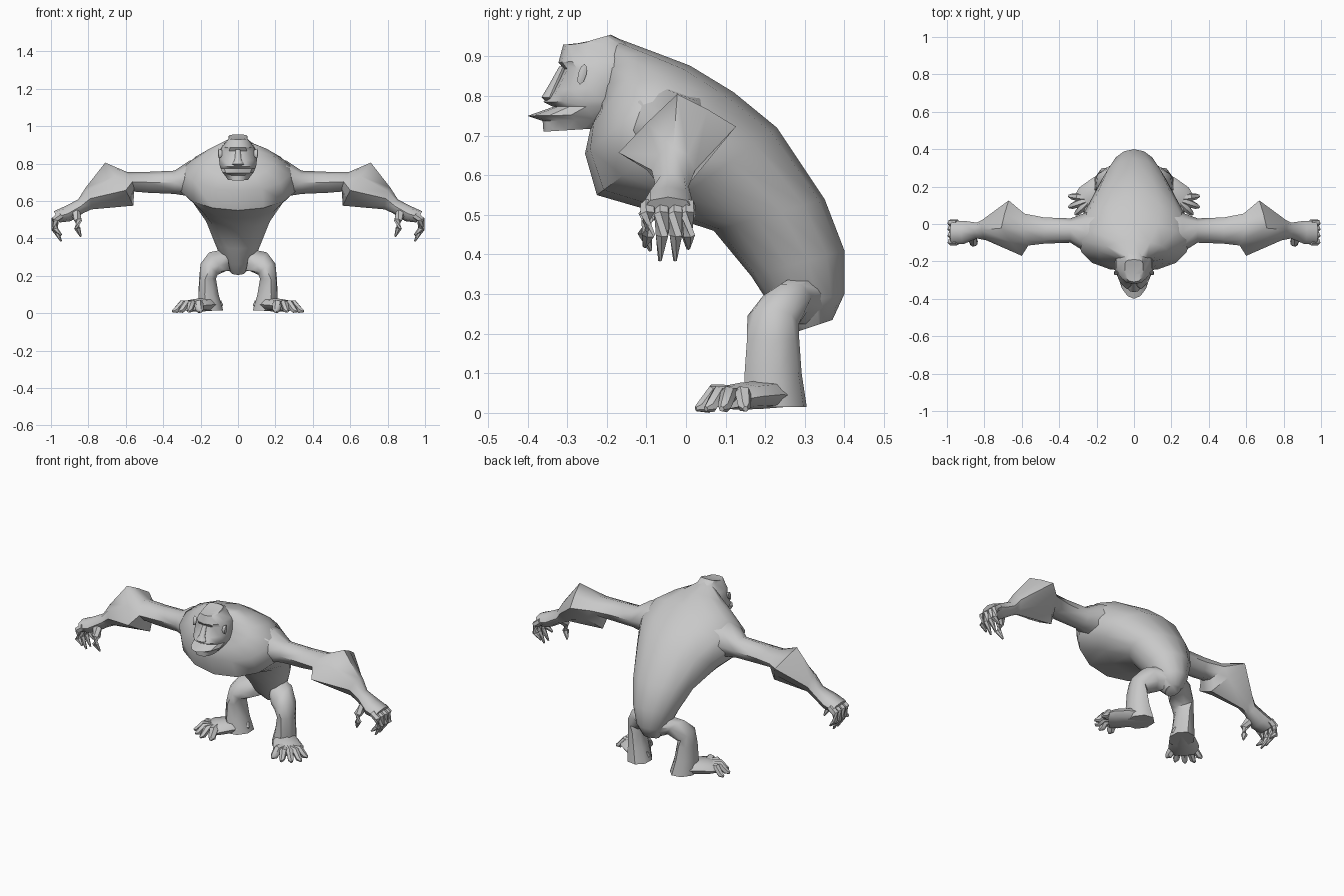
import bpy, bmesh, math
from mathutils import Vector as V

if "Cube" in bpy.data.objects:
    bpy.data.objects.remove(bpy.data.objects["Cube"])

GREY = (0.58, 0.58, 0.58, 1)
mat = bpy.data.materials.new("plain grey")
mat.use_nodes = True
mat.diffuse_color = GREY
bsdf = mat.node_tree.nodes["Principled BSDF"]
bsdf.inputs["Base Color"].default_value = GREY
bsdf.inputs["Roughness"].default_value = 0.8


def power(v, e):
    return math.copysign(abs(v) ** e, v) if abs(v) > 1e-6 else 0.0


def loft(name, rings, n=10, mirror=False, angle=50):
    """Skin rings given as (centre, half axis a, half axis b, roundness);
    roundness 1 is an ellipse, 2 a diamond, below 1 boxy."""
    bm = bmesh.new()
    loops = []
    for c, a, b, e in rings:
        loop = []
        for i in range(n):
            t = 2 * math.pi * i / n
            loop.append(bm.verts.new(V(c) + V(a) * power(math.cos(t), e)
                                     + V(b) * power(math.sin(t), e)))
        loops.append(loop)
    for lo, hi in zip(loops, loops[1:]):
        for i in range(n):
            j = (i + 1) % n
            bm.faces.new((lo[i], lo[j], hi[j], hi[i]))
    bm.faces.new(loops[0][::-1])
    bm.faces.new(loops[-1])
    bmesh.ops.recalc_face_normals(bm, faces=bm.faces[:])
    me = bpy.data.meshes.new(name)
    bm.to_mesh(me)
    bm.free()
    me.materials.append(mat)
    ob = bpy.data.objects.new(name, me)
    bpy.context.collection.objects.link(ob)
    bpy.ops.object.select_all(action='DESELECT')
    ob.select_set(True)
    bpy.context.view_layer.objects.active = ob
    bpy.ops.object.shade_smooth_by_angle(angle=math.radians(angle))
    if mirror:
        ob.modifiers.new("mirror", 'MIRROR')
    return ob


def profile(rows):
    """Rings spanning a front and a back point of the side outline."""
    out = []
    for fy, fz, by, bz, w, e in rows:
        f, b = V((0, fy, fz)), V((0, by, bz))
        out.append(((f + b) / 2, (b - f) / 2, (w, 0, 0), e))
    return out


def digit(name, path, radii, n=6):
    """Tapered finger or toe along a short path."""
    pts = [V(p) for p in path]
    rings = []
    for i, (p, r) in enumerate(zip(pts, radii)):
        d = (pts[min(i + 1, len(pts) - 1)] - pts[max(i - 1, 0)]).normalized()
        side = d.cross(V((0.3, 0.2, 1))).normalized()
        rings.append((p, side * r, d.cross(side) * r, 1))
    loft(name, rings, n, mirror=True)


# Hunched torso, pelvis to neck: front y z, back y z, half width, roundness
loft("torso", profile([
    (0.28, 0.205, 0.37, 0.235, 0.04, 1),
    (0.22, 0.26, 0.40, 0.30, 0.085, 1),
    (0.165, 0.345, 0.40, 0.41, 0.125, 1),
    (0.07, 0.46, 0.35, 0.54, 0.175, 1),
    (-0.07, 0.505, 0.23, 0.72, 0.245, 1),
    (-0.225, 0.55, 0.12, 0.81, 0.315, 1),
    (-0.255, 0.655, 0.01, 0.877, 0.285, 0.95),
    (-0.24, 0.725, -0.09, 0.915, 0.19, 0.95),
    (-0.22, 0.76, -0.17, 0.945, 0.09, 1),
]), n=14)

# Head with protruding lower lip, open mouth, muzzle, brow and flat crest
loft("head", profile([
    (-0.36, 0.71, -0.20, 0.72, 0.055, 0.9),
    (-0.362, 0.737, -0.15, 0.745, 0.075, 1),
    (-0.40, 0.75, -0.13, 0.755, 0.085, 1.1),
    (-0.335, 0.773, -0.12, 0.775, 0.095, 1),
    (-0.36, 0.785, -0.11, 0.79, 0.10, 1.1),
    (-0.335, 0.815, -0.11, 0.83, 0.104, 1),
    (-0.308, 0.868, -0.11, 0.875, 0.097, 0.85),
    (-0.322, 0.885, -0.11, 0.90, 0.085, 0.85),
    (-0.31, 0.93, -0.15, 0.935, 0.052, 0.75),
    (-0.27, 0.932, -0.19, 0.955, 0.05, 0.6),
]), n=14, angle=35)

# Nose wedge and ears
loft("nose", [
    ((0, -0.31, 0.875), (0.012, 0, 0), (0, 0.01, 0), 1),
    ((0, -0.335, 0.82), (0.018, 0, 0), (0, 0.016, 0), 1),
    ((0, -0.345, 0.797), (0.032, 0, 0), (0, 0.02, 0), 1),
    ((0, -0.34, 0.787), (0.022, 0, 0), (0, 0.014, 0), 1)], n=8)
loft("ears", [
    ((0.085, -0.262, 0.853), (0, 0.003, 0.018), (0, 0.008, 0), 1),
    ((0.104, -0.262, 0.855), (0, 0.006, 0.026), (0, 0.011, 0), 1),
    ((0.106, -0.262, 0.855), (0, 0.003, 0.014), (0, 0.006, 0), 1)],
    n=8, mirror=True)

# Arms: round shoulder, thin upper arm, flared hairy elbow, wrist and palm
loft("arms", [
    ((0.17, -0.05, 0.73), (0, 0, 0.10), (0, 0.13, 0), 1),
    ((0.26, -0.045, 0.72), (0, 0, 0.095), (0, 0.105, 0), 1),
    ((0.34, -0.035, 0.70), (0, 0, 0.062), (0, 0.065, 0), 1),
    ((0.48, -0.035, 0.70), (0, 0, 0.056), (0, 0.07, 0), 1),
    ((0.575, -0.03, 0.703), (0.02, 0, 0.053), (0.01, 0.085, 0), 1.2),
    ((0.635, -0.022, 0.69), (0.075, 0, 0.115), (0.035, 0.148, 0.033), 1.9),
    ((0.80, -0.032, 0.613), (0.015, 0, 0.058), (0.01, 0.055, 0), 1.2),
    ((0.84, -0.035, 0.572), (0.015, 0, 0.036), (0, 0.042, 0), 1),
    ((0.91, -0.045, 0.532), (0.015, 0, 0.04), (0, 0.062, 0), 0.9),
    ((0.97, -0.045, 0.515), (0.015, 0, 0.03), (0, 0.062, 0), 0.9)],
    n=8, mirror=True)

# Four curled fingers and a thumb per hand
for i, (y, tip) in enumerate([(-0.095, 0.42), (-0.06, 0.385),
                              (-0.025, 0.385), (0.005, 0.415)]):
    digit(f"finger_{i + 1}", [(0.945, y, 0.525), (0.978, y, 0.50),
                              (0.98, y, 0.45), (0.945, y * 1.1, tip)],
          [0.02, 0.021, 0.018, 0.005])
digit("thumb", [(0.87, -0.07, 0.535), (0.855, -0.10, 0.495),
                (0.86, -0.105, 0.455), (0.84, -0.09, 0.41)],
      [0.026, 0.022, 0.018, 0.005])

# Legs: thigh out of the hip, bent knee, calf flaring into the heel
loft("legs", [
    ((0.05, 0.29, 0.285), (0, 0.07, 0.02), (0.01, -0.02, 0.06), 1),
    ((0.11, 0.25, 0.275), (0.01, 0.068, 0.02), (0.045, -0.01, 0.05), 1),
    ((0.155, 0.22, 0.235), (0.01, 0.065, -0.01), (0.045, 0, 0.03), 1),
    ((0.163, 0.22, 0.185), (-0.012, 0.066, 0), (0.045, 0.012, 0), 1),
    ((0.158, 0.22, 0.10), (-0.02, 0.072, 0), (0.054, 0.018, 0), 1),
    ((0.145, 0.225, 0.015), (-0.025, 0.08, 0), (0.066, 0.022, 0), 1)],
    n=8, mirror=True)

# Feet turned outwards
loft("feet", [
    ((0.115, 0.255, 0.045), (0.035, 0.035, 0), (0, 0, 0.03), 0.9),
    ((0.18, 0.19, 0.046), (0.05, 0.05, 0), (0, 0, 0.036), 0.9),
    ((0.235, 0.135, 0.042), (0.058, 0.06, 0), (0, 0, 0.034), 0.9),
    ((0.265, 0.105, 0.036), (0.05, 0.052, 0), (0, 0, 0.026), 0.9)],
    n=8, mirror=True)

# Toes fanned around the ball of the foot
for i, (x, y) in enumerate([(0.20, 0.03), (0.265, 0.025), (0.315, 0.05),
                            (0.35, 0.09), (0.35, 0.15)]):
    base = V((0.225, 0.135, 0.045))
    tip = V((x, y, 0.01))
    mid = base.lerp(tip, 0.62)
    mid.z = 0.048
    r = 0.026 if i == 0 else 0.021
    digit(f"toe_{i + 1}", [base, mid, base.lerp(tip, 0.85), tip],
          [r, r, r * 0.8, 0.007])
